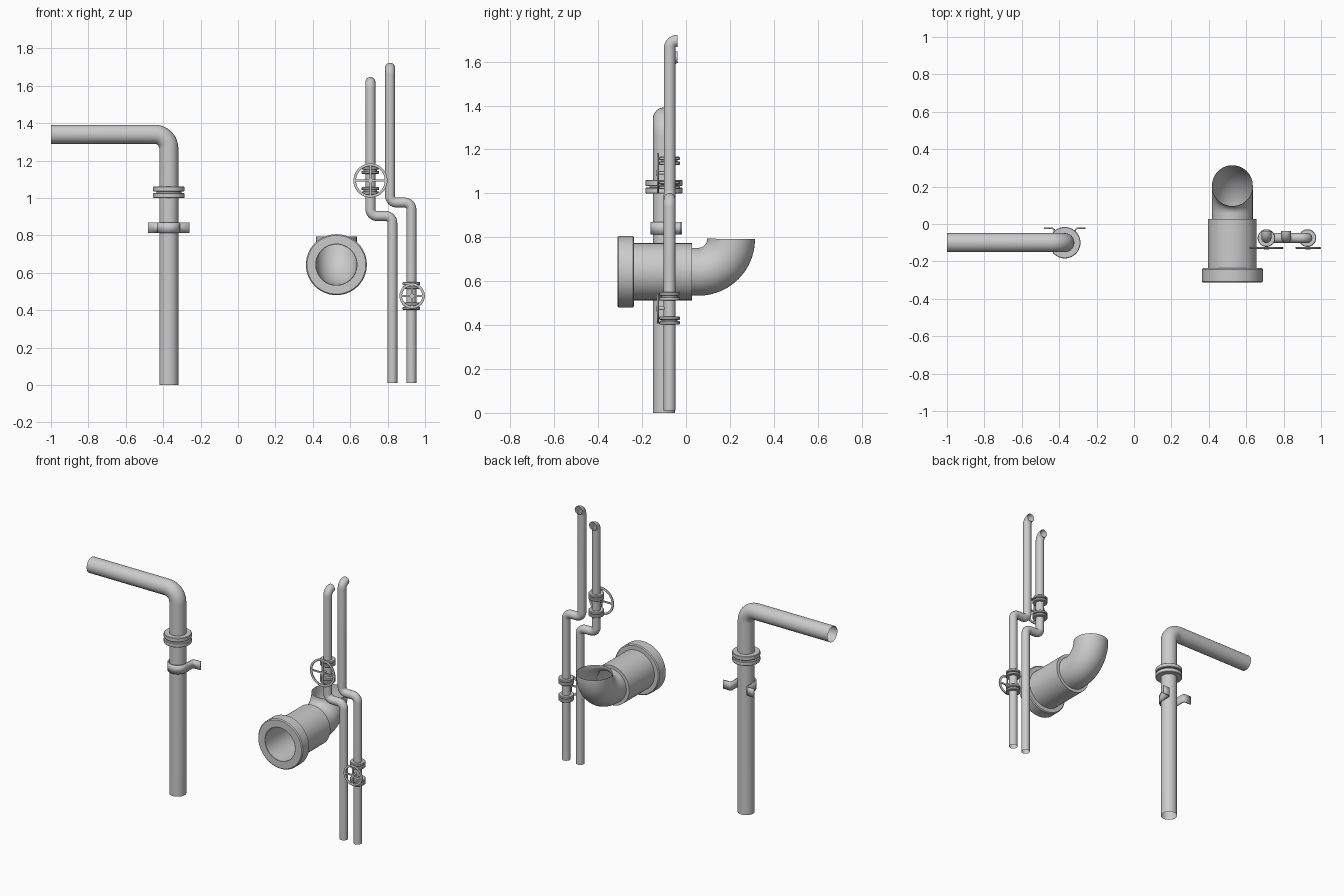
import bpy, bmesh
from math import radians, pi, cos, sin
from mathutils import Vector, Matrix

if "Cube" in bpy.data.objects:
    bpy.data.objects.remove(bpy.data.objects["Cube"])


def finish(name, bm):
    bmesh.ops.recalc_face_normals(bm, faces=bm.faces)
    me = bpy.data.meshes.new(name)
    bm.to_mesh(me)
    bm.free()
    me.shade_smooth()
    me.set_sharp_from_angle(angle=radians(35))
    ob = bpy.data.objects.new(name, me)
    bpy.context.collection.objects.link(ob)
    return ob


def pipe(name, pts, r, bend, sides=32, steps=12):
    """Open-ended tube along a path with rounded corners."""
    pts = [Vector(p) for p in pts]
    path = [pts[0]]
    for a, b, c in zip(pts, pts[1:], pts[2:]):
        u, v = (a - b).normalized(), (c - b).normalized()
        o = b + (u + v) * bend
        for i in range(steps + 1):
            t = i / steps * pi / 2
            path.append(o - v * bend * cos(t) - u * bend * sin(t))
    path.append(pts[-1])
    path = [p for i, p in enumerate(path) if i == 0 or (p - path[i - 1]).length > 1e-4]
    bm = bmesh.new()
    prev, n = None, None
    for i, p in enumerate(path):
        d = (path[min(i + 1, len(path) - 1)] - path[max(i - 1, 0)]).normalized()
        if i == 0:
            n = d.orthogonal()
        n = (n - d * n.dot(d)).normalized()
        m = d.cross(n)
        ring = [bm.verts.new(p + r * (n * cos(2 * pi * k / sides) + m * sin(2 * pi * k / sides)))
                for k in range(sides)]
        if prev:
            for k in range(sides):
                j = (k + 1) % sides
                bm.faces.new((prev[k], prev[j], ring[j], ring[k]))
        prev = ring
    return finish(name, bm)


def lathe(name, profile, center, axis='Z', sides=40, closed=False):
    """Revolve (radius, height) points around an axis through center."""
    bm = bmesh.new()
    rings = [[bm.verts.new((r * cos(2 * pi * k / sides), r * sin(2 * pi * k / sides), h))
              for k in range(sides)] for r, h in profile]
    if closed:
        rings.append(rings[0])
    for a, b in zip(rings, rings[1:]):
        for k in range(sides):
            j = (k + 1) % sides
            bm.faces.new((a[k], a[j], b[j], b[k]))
    rot = Matrix.Rotation(-pi / 2, 4, 'X') if axis == 'Y' else Matrix()
    bm.transform(Matrix.Translation(center) @ rot)
    return finish(name, bm)


def coupling(name, center, inner, outer, half, gap):
    """Two bolted discs with a narrow collar between them."""
    c, mid = 0.003, (inner + outer) / 2
    prof = [(inner, -half), (outer - c, -half), (outer, -half + c), (outer, -gap - c),
            (outer - c, -gap), (mid, -gap)]
    prof += [(r, -h) for r, h in reversed(prof)]
    lathe(name, prof, center)


def box(name, center, size):
    bm = bmesh.new()
    bmesh.ops.create_cube(bm, size=1)
    bm.transform(Matrix.Translation(center) @ Matrix.Diagonal((*size, 1)))
    return finish(name, bm)


# Drain pipe with elbow and coupling
DX, DY = -0.37, -0.10
pipe("drain_pipe", [(-1, DY, 1.34), (DX, DY, 1.34), (DX, DY, 0)], 0.051, 0.075, 40)
coupling("drain_coupling", (DX, DY, 1.03), 0.05, 0.084, 0.031, 0.004)

# Wall bracket: strip that wraps the front of the drain pipe
half = [(0.112, 0.078), (0.066, 0.078), (0.057, 0.07), (0.057, 0.0)]
arc = [(0.057 * cos(a), -0.057 * sin(a)) for a in [pi * i / 24 for i in range(1, 24)]]
strip = half + arc + [(-x, y) for x, y in reversed(half)]
bm = bmesh.new()
cols = [[bm.verts.new((DX + x, DY + y, z)) for z in (0.813, 0.869)] for x, y in strip]
for a, b in zip(cols, cols[1:]):
    bm.faces.new((a[0], b[0], b[1], a[1]))
bracket = finish("drain_bracket", bm)
solid = bracket.modifiers.new("thickness", 'SOLIDIFY')
solid.thickness, solid.offset = 0.008, 0

# Large pipe: socket with flange, and the upturned elbow
BX, BZ = 0.526, 0.643
lathe("large_socket",
      [(0.11, -0.313), (0.157, -0.313), (0.163, -0.307), (0.163, -0.242), (0.157, -0.236),
       (0.13, -0.236), (0.13, 0.027), (0.108, 0.027)], (BX, 0, BZ), 'Y', 56)
pipe("large_elbow", [(BX, -0.313, BZ), (BX, 0.205, BZ), (BX, 0.205, 0.793)],
     0.109, 0.148, 56, 20)

# Thin pipes with a sideways jog, and a valve on each
PY = -0.075
for tag, low, up, jog, top, vx, vz, wheel in (
        ("left", 0.825, 0.708, 0.903, 1.62, 0.708, 1.093, 0.091),
        ("right", 0.927, 0.813, 0.975, 1.696, 0.927, 0.476, 0.068)):
    pipe(tag + "_thin_pipe",
         [(low, PY, 0.01), (low, PY, jog), (up, PY, jog), (up, PY, top), (up, -0.038, top)],
         0.0265, 0.036, 24, 10)
    for side, s in (("lower", -1), ("upper", 1)):
        coupling(f"{tag}_valve_{side}_coupling", (vx, PY, vz + s * 0.055), 0.026, 0.047, 0.019, 0.003)
    # Hand wheel: flat rim, hub, crossed spokes and stem
    wx, wy = (vx, -0.128) if tag == "left" else (0.931, -0.128)
    lathe(tag + "_wheel_rim",
          [(wheel - 0.014, -0.003), (wheel - 0.011, -0.005), (wheel - 0.003, -0.005), (wheel, -0.003),
           (wheel, 0.003), (wheel - 0.003, 0.005), (wheel - 0.011, 0.005), (wheel - 0.014, 0.003)],
          (wx, wy, vz), 'Y', 48, True)
    lathe(tag + "_wheel_stem",
          [(0.0005, -0.007), (0.013, -0.007), (0.013, 0.006), (0.008, 0.006), (0.008, 0.04)],
          (wx, wy, vz), 'Y', 20)
    span = 2 * wheel - 0.014
    box(tag + "_wheel_spoke_level", (wx, wy, vz), (span, 0.006, 0.010))
    box(tag + "_wheel_spoke_upright", (wx, wy, vz), (0.010, 0.006, span))
